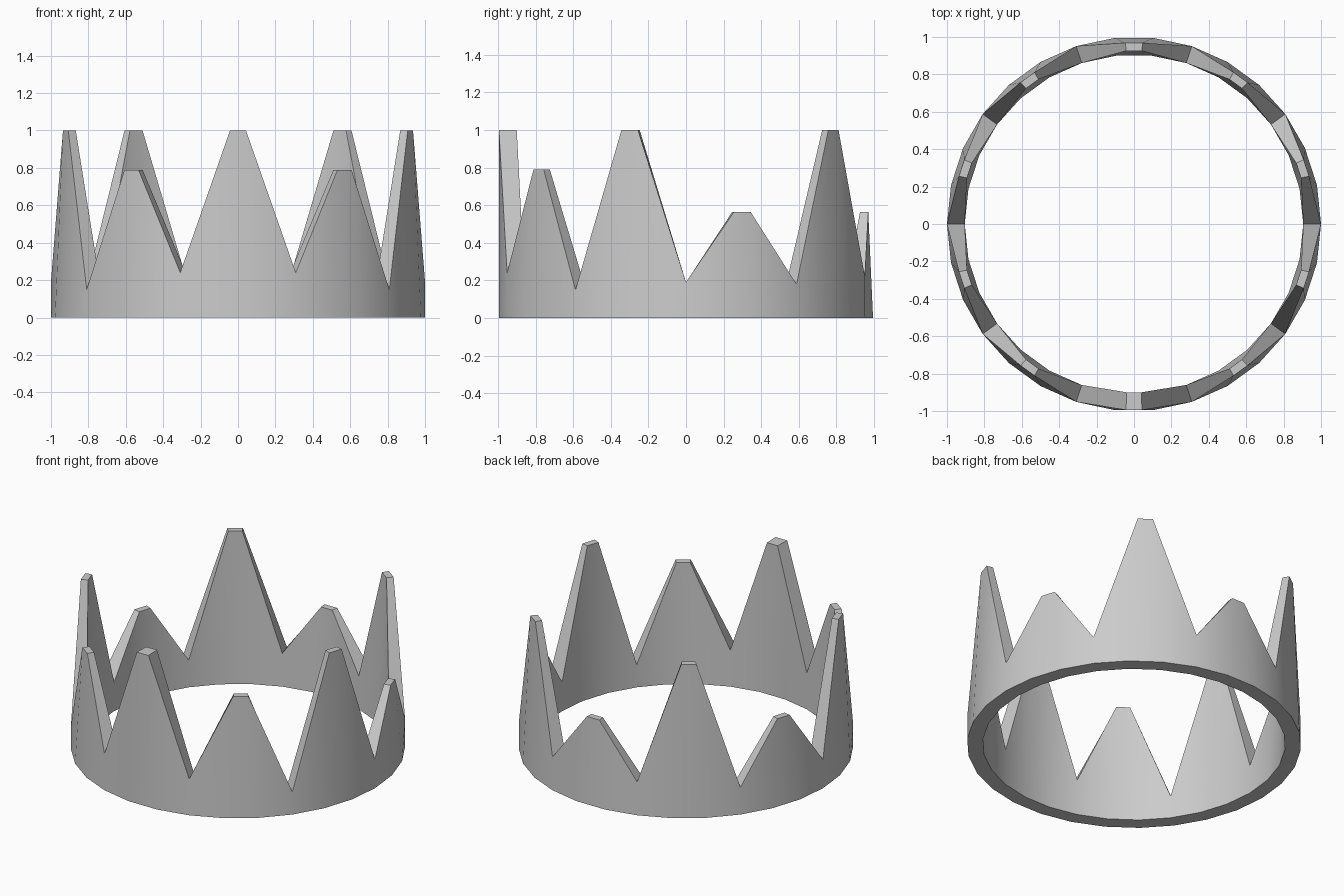
import bpy, bmesh, math
from mathutils import Vector

if "Cube" in bpy.data.objects:
    bpy.data.objects.remove(bpy.data.objects["Cube"])

R_OUT, R_IN = 1.0, 0.905
# Heights from the front (-90 deg) round to the back (+90 deg); mirrored in x
PEAKS = [1.0, 0.79, 1.0, 0.565, 1.0, 0.565]
VALLEYS = [0.24, 0.15, 0.19, 0.18, 0.22]


def polar(r, deg, z):
    a = math.radians(deg)
    return Vector((r * math.cos(a), r * math.sin(a), z))


def tip(r, centre, side, z, thin):
    """Corner of a spike top: narrowed sideways and, if thin, radially."""
    half = math.radians(6)
    mid = (R_OUT + R_IN) / 2 * math.cos(half)
    radial = mid + (r * math.cos(half) - mid) * (0.46 if thin else 1.0)
    sideways = side * r * math.sin(half) * (0.44 if thin else 0.41)
    a = math.radians(centre)
    out = Vector((math.cos(a), math.sin(a), 0))
    tan = Vector((-math.sin(a), math.cos(a), 0))
    return out * radial + tan * sideways + Vector((0, 0, z))


bm = bmesh.new()
cols = []
for k in range(10):
    m = min(k, 10 - k)
    centre = -90 + 36 * k
    # Two columns per spike, one per valley
    for side in (-1, 1):
        ang = centre + 6 * side
        cols.append([bm.verts.new(p) for p in (
            polar(R_OUT, ang, 0), tip(R_OUT, centre, side, PEAKS[m], k != 0),
            tip(R_IN, centre, side, PEAKS[m], k != 0), polar(R_IN, ang, 0))])
    ang = centre + 18
    z = VALLEYS[min(k, 9 - k)]
    cols.append([bm.verts.new(p) for p in (
        polar(R_OUT, ang, 0), polar(R_OUT, ang, z),
        polar(R_IN, ang, z), polar(R_IN, ang, 0))])

# Outer wall, top edge, inner wall and underside
for i, a in enumerate(cols):
    b = cols[(i + 1) % len(cols)]
    for j in range(4):
        n = (j + 1) % 4
        bm.faces.new((a[j], b[j], b[n], a[n]))
bmesh.ops.recalc_face_normals(bm, faces=bm.faces)

mesh = bpy.data.meshes.new("crown_band")
bm.to_mesh(mesh)
bm.free()
crown = bpy.data.objects.new("crown_band", mesh)
bpy.context.collection.objects.link(crown)
bpy.context.view_layer.objects.active = crown
crown.select_set(True)
bpy.ops.object.shade_smooth_by_angle(angle=math.radians(30))
